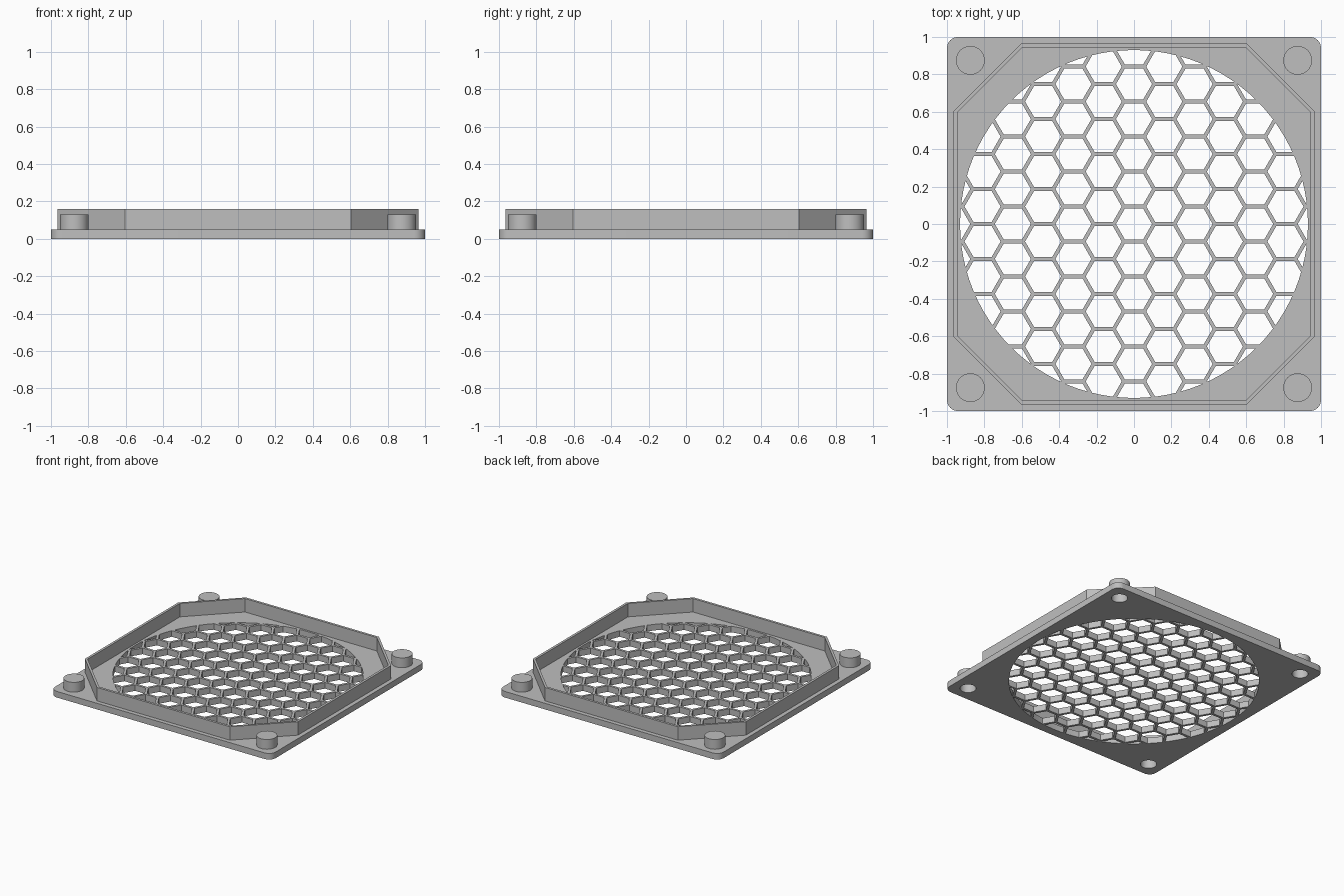
import bpy
import bmesh
from math import sin, cos, pi, sqrt, hypot

cube = bpy.data.objects.get("Cube")
if cube:
    bpy.data.objects.remove(cube, do_unlink=True)

THICK = 0.05       # plate thickness
APERTURE = 0.93    # radius of the round opening
PITCH = 0.187      # distance between honeycomb rows
RIB = 0.02         # honeycomb rib width
PEG = 0.875        # peg offset from the centre
BORE = 0.06        # radius of the holes under the pegs

grey = bpy.data.materials.new("grey plastic")
grey.use_nodes = True
grey.diffuse_color = (0.52, 0.52, 0.52, 1)
grey.node_tree.nodes["Principled BSDF"].inputs["Base Color"].default_value = (0.52, 0.52, 0.52, 1)


def make_object(name, bm):
    bmesh.ops.recalc_face_normals(bm, faces=bm.faces)
    mesh = bpy.data.meshes.new(name)
    bm.to_mesh(mesh)
    bm.free()
    mesh.materials.append(grey)
    obj = bpy.data.objects.new(name, mesh)
    bpy.context.collection.objects.link(obj)
    return obj


def add_prism(bm, outline, z0, z1):
    face = bm.faces.new([bm.verts.new((x, y, z0)) for x, y in outline])
    top = bmesh.ops.extrude_face_region(bm, geom=[face], use_keep_orig=True)["geom"]
    verts = [v for v in top if isinstance(v, bmesh.types.BMVert)]
    bmesh.ops.translate(bm, verts=verts, vec=(0, 0, z1 - z0))


def ring(cx, cy, r, n):
    return [(cx + r * cos(2 * pi * k / n), cy + r * sin(2 * pi * k / n)) for k in range(n)]


def select_only(obj):
    bpy.ops.object.select_all(action='DESELECT')
    obj.select_set(True)
    bpy.context.view_layer.objects.active = obj


def boolean(obj, cutter, operation):
    cutter.hide_render = True
    mod = obj.modifiers.new("cut", 'BOOLEAN')
    mod.operation = operation
    mod.solver = 'EXACT'
    mod.object = cutter
    select_only(obj)
    bpy.ops.object.modifier_apply(modifier=mod.name)
    bpy.data.objects.remove(cutter, do_unlink=True)


def smooth(obj):
    select_only(obj)
    bpy.ops.object.shade_smooth_by_angle(angle=pi / 6)


# Square base plate with rounded corners
R = 0.06
outline = []
for q, (sx, sy) in enumerate([(1, 1), (-1, 1), (-1, -1), (1, -1)]):
    for k in range(9):
        a = (q + k / 8) * pi / 2
        outline.append((sx * (1 - R) + R * cos(a), sy * (1 - R) + R * sin(a)))
bm = bmesh.new()
add_prism(bm, outline, 0, THICK)
plate = make_object("base_plate", bm)

# Honeycomb openings, trimmed to the round aperture
bm = bmesh.new()
hex_radius = (PITCH - RIB) / sqrt(3)
for i in range(-6, 7):
    for j in range(-6, 7):
        x, y = i * PITCH * sqrt(3) / 2, (j + (i % 2) / 2) * PITCH
        if hypot(x, y) < APERTURE + hex_radius:
            add_prism(bm, ring(x, y, hex_radius, 6), -0.1, 0.15)
honeycomb = make_object("honeycomb_cutter", bm)
bm = bmesh.new()
add_prism(bm, ring(0, 0, APERTURE, 96), -0.05, 0.1)
boolean(honeycomb, make_object("aperture_cutter", bm), 'INTERSECT')
boolean(plate, honeycomb, 'DIFFERENCE')

# Bores through the plate under the pegs
corners = [(sx * PEG, sy * PEG) for sx in (-1, 1) for sy in (-1, 1)]
bm = bmesh.new()
for x, y in corners:
    add_prism(bm, ring(x, y, BORE, 32), -0.1, 0.1)
boolean(plate, make_object("bore_cutter", bm), 'DIFFERENCE')
smooth(plate)

# Thin eight-sided locating wall
bm = bmesh.new()
loops = []
for r, c, z in [(0.965, 0.603, THICK), (0.965, 0.603, 0.16), (0.945, 0.597, 0.16), (0.945, 0.597, THICK)]:
    points = [(r, c), (c, r), (-c, r), (-r, c), (-r, -c), (-c, -r), (c, -r), (r, -c)]
    loops.append([bm.verts.new((x, y, z)) for x, y in points])
for a, b in zip(loops, loops[1:] + loops[:1]):
    for k in range(8):
        n = (k + 1) % 8
        bm.faces.new((a[k], a[n], b[n], b[k]))
make_object("locating_wall", bm)

# Hollow corner pegs, closed on top
names = ["front_right", "back_right", "front_left", "back_left"]
for name, (x, y) in zip(names, corners):
    bm = bmesh.new()
    loops = []
    for r, z in [(BORE, 0.1), (BORE, THICK), (0.077, THICK), (0.077, 0.13)]:
        loops.append([bm.verts.new((px, py, z)) for px, py in ring(x, y, r, 32)])
    for a, b in zip(loops, loops[1:]):
        for k in range(32):
            n = (k + 1) % 32
            bm.faces.new((a[k], a[n], b[n], b[k]))
    bm.faces.new(loops[0])
    bm.faces.new(loops[-1])
    smooth(make_object(name + "_peg", bm))
